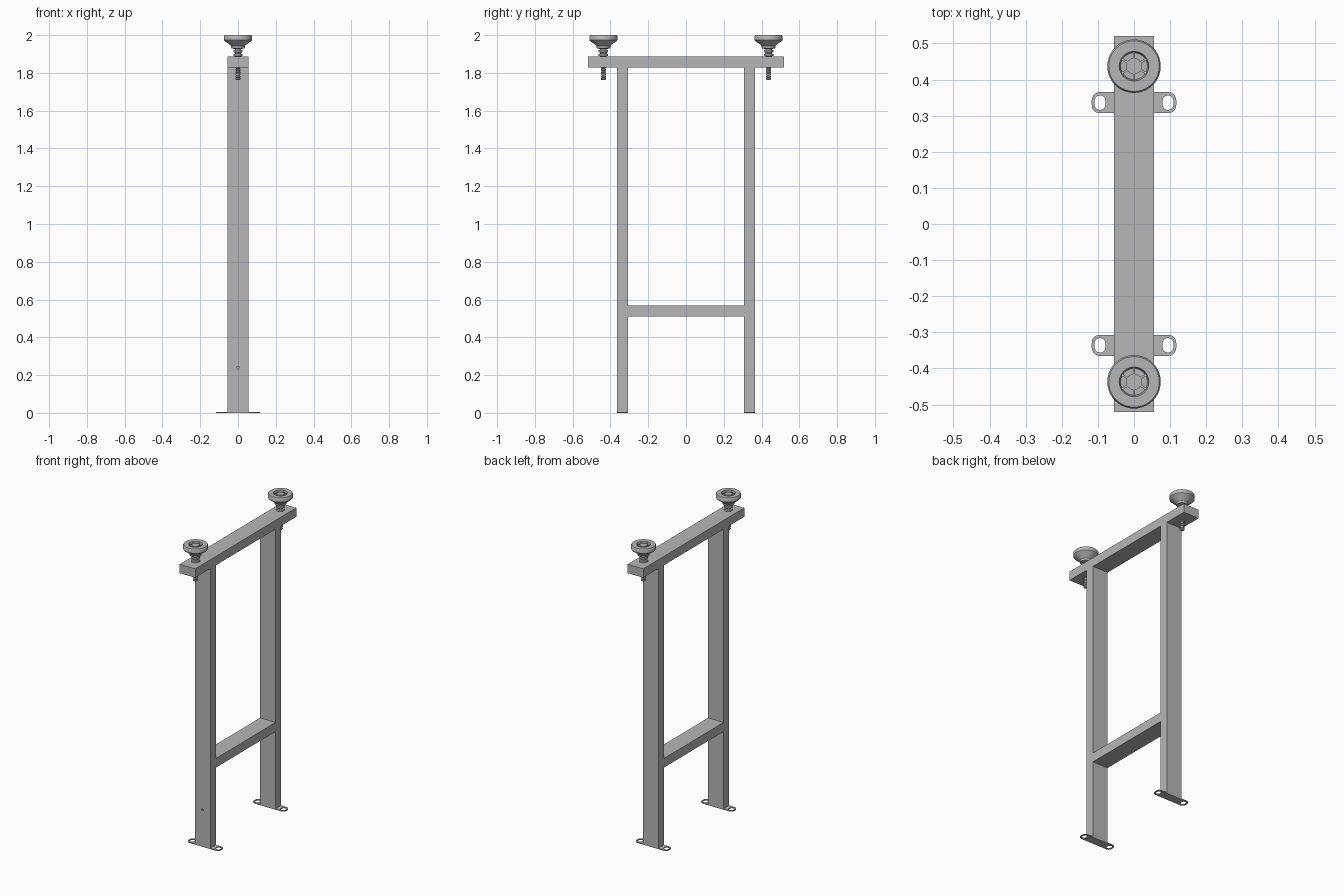
import bpy, bmesh
from math import cos, sin, pi
from mathutils import Matrix, Vector

cube = bpy.data.objects.get("Cube")
if cube:
    bpy.data.objects.remove(cube, do_unlink=True)

steel = bpy.data.materials.new("grey_steel")
steel.use_nodes = True
COLOUR = (0.47, 0.47, 0.47, 1)
steel.diffuse_color = COLOUR
steel.node_tree.nodes["Principled BSDF"].inputs["Base Color"].default_value = COLOUR

HALF_W = 0.056      # half width of all tubes along x
LEG_Y = 0.336
TUBE = 0.058        # tube thickness
FOOT_Y = 0.437
PLATE_T = 0.006
BEAM_Z = 1.857
RAIL_Z = 0.539


def finish(name, bm):
    bmesh.ops.recalc_face_normals(bm, faces=bm.faces)
    mesh = bpy.data.meshes.new(name)
    bm.to_mesh(mesh)
    bm.free()
    obj = bpy.data.objects.new(name, mesh)
    mesh.materials.append(steel)
    bpy.context.collection.objects.link(obj)
    return obj


def add_box(bm, centre, size, turn=0):
    m = Matrix.Translation(centre) @ Matrix.Rotation(turn, 4, 'Z') @ Matrix.Diagonal((*size, 1))
    bmesh.ops.create_cube(bm, size=1, matrix=m)


def box(name, centre, size):
    bm = bmesh.new()
    add_box(bm, centre, size)
    return finish(name, bm)


def lathe(bm, profile, steps=40):
    verts = [bm.verts.new((r, 0, z)) for r, z in profile]
    edges = [bm.edges.new(pair) for pair in zip(verts, verts[1:])]
    bmesh.ops.spin(bm, geom=verts + edges, cent=(0, 0, 0), axis=(0, 0, 1),
                   angle=2 * pi, steps=steps)
    bmesh.ops.remove_doubles(bm, verts=bm.verts, dist=0.0001)


def rounded_loop(cx, hx, hy, r, steps=8):
    points = []
    for corner, (sx, sy) in enumerate([(1, 1), (-1, 1), (-1, -1), (1, -1)]):
        for i in range(steps + 1):
            a = (corner + i / steps) * pi / 2
            points.append((cx + sx * (hx - r) + r * cos(a), sy * (hy - r) + r * sin(a)))
    return points


# Slotted floor plate, filled between its outline and its two slots
def floor_plate(name, y):
    curve = bpy.data.curves.new(name, 'CURVE')
    curve.dimensions = '2D'
    curve.fill_mode = 'BOTH'
    curve.extrude = PLATE_T / 2
    loops = [rounded_loop(0, 0.117, 0.029, 0.022)]
    loops += [rounded_loop(s * 0.094, 0.015, 0.02, 0.0145) for s in (-1, 1)]
    for points in loops:
        spline = curve.splines.new('POLY')
        spline.points.add(len(points) - 1)
        for p, (x, py) in zip(spline.points, points):
            p.co = (x, py, 0, 1)
        spline.use_cyclic_u = True
    curve.materials.append(steel)
    obj = bpy.data.objects.new(name, curve)
    obj.location = (0, y, PLATE_T / 2)
    bpy.context.collection.objects.link(obj)
    bpy.ops.object.select_all(action='DESELECT')
    obj.select_set(True)
    bpy.context.view_layer.objects.active = obj
    bpy.ops.object.convert(target='MESH')


# Threaded levelling foot with ribbed collar and spoked, recessed pad
def levelling_foot(name, y):
    bm = bmesh.new()
    profile = [(0, 1.762), (0.010, 1.762)]
    z = 1.766
    while z < 1.88:
        profile += [(0.014, z), (0.014, z + 0.005), (0.011, z + 0.007), (0.011, z + 0.010)]
        z += 0.012
    for z in (1.888, 1.908):
        profile += [(0.017, z), (0.025, z + 0.002), (0.025, z + 0.012), (0.017, z + 0.014)]
    profile += [(0.017, 1.926), (0.034, 1.930), (0.036, 1.934), (0.036, 1.942),
                (0.040, 1.947), (0.068, 1.967), (0.074, 1.974), (0.074, 1.994),
                (0.070, 2.0), (0.041, 2.0), (0.037, 1.982), (0.022, 1.982),
                (0.022, 1.996), (0, 1.996)]
    lathe(bm, profile)
    for i in range(6):
        a = pi / 2 + i * pi / 3
        centre = Vector((0.030 * cos(a), 0.030 * sin(a), 1.988))
        add_box(bm, centre, (0.020, 0.006, 0.014), a)
    obj = finish(name, bm)
    obj.location.y = y
    bpy.context.view_layer.objects.active = obj
    bpy.ops.object.select_all(action='DESELECT')
    obj.select_set(True)
    bpy.ops.object.shade_smooth_by_angle(angle=0.6)


# Frame
beam_bottom = BEAM_Z - TUBE / 2
leg_height = beam_bottom - PLATE_T
box("top_beam", (0, 0, BEAM_Z), (2 * HALF_W, 1.04, TUBE))
box("cross_rail", (0, 0, RAIL_Z), (2 * HALF_W, 2 * LEG_Y - TUBE, 0.06))

for side, s in (("front", -1), ("back", 1)):
    leg = box(side + "_leg", (0, s * LEG_Y, PLATE_T + leg_height / 2),
              (2 * HALF_W, TUBE, leg_height))
    floor_plate(side + "_floor_plate", s * LEG_Y)
    levelling_foot(side + "_levelling_foot", s * FOOT_Y)

    # Small drilled hole in the outer face of the front leg
    if side == "front":
        bm = bmesh.new()
        place = Matrix.Translation((0, -LEG_Y - TUBE / 2, 0.24)) @ Matrix.Rotation(pi / 2, 4, 'X')
        bmesh.ops.create_cone(bm, cap_ends=True, segments=20, radius1=0.007,
                              radius2=0.007, depth=0.03, matrix=place)
        cutter = finish("hole_cutter", bm)
        cutter.hide_render = True
        cutter.hide_set(True)
        cut = leg.modifiers.new("drilled_hole", 'BOOLEAN')
        cut.operation = 'DIFFERENCE'
        cut.object = cutter
        cut.solver = 'EXACT'
